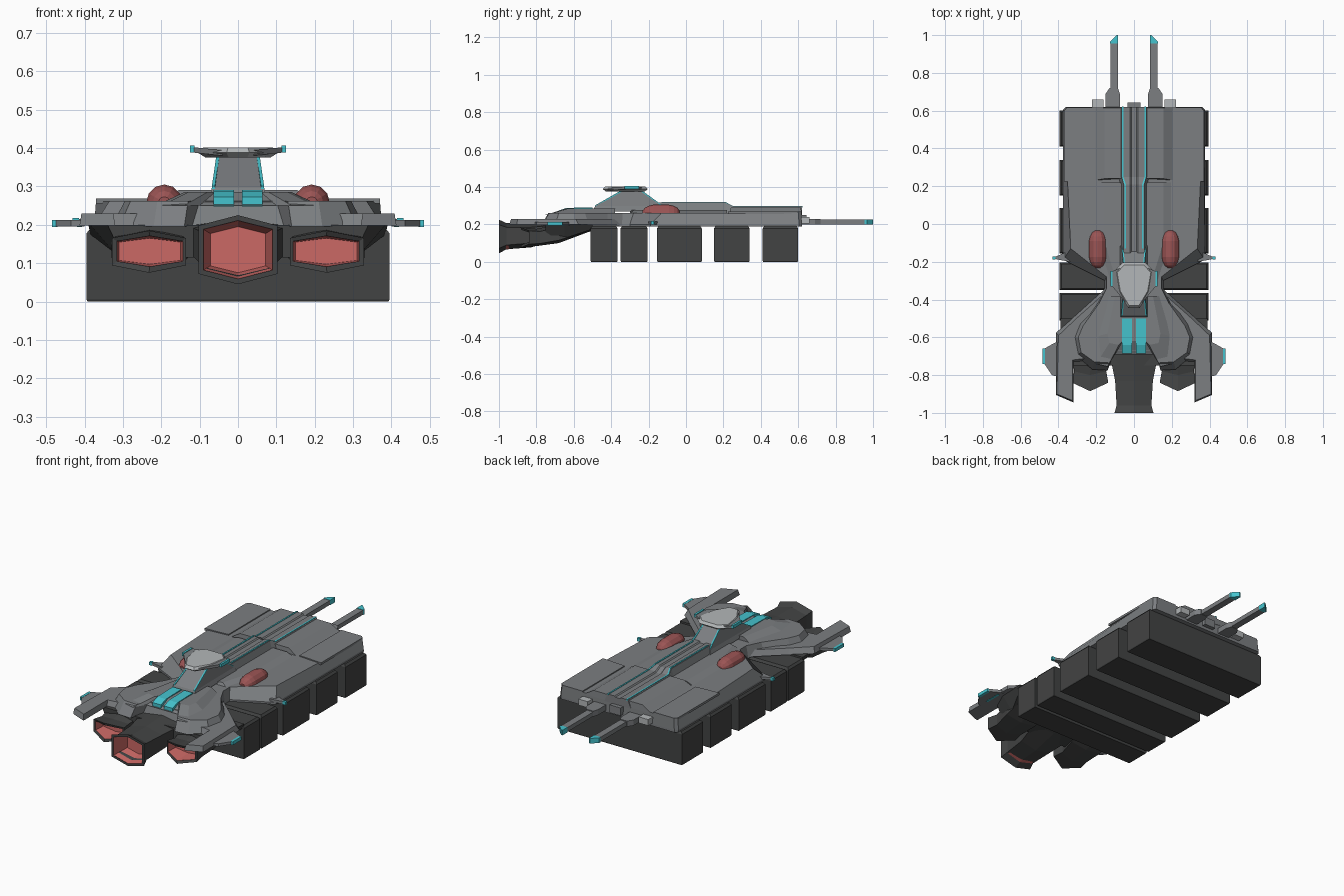
import bpy, bmesh
from math import sin, cos, pi

if "Cube" in bpy.data.objects:
    bpy.data.objects.remove(bpy.data.objects["Cube"])


def material(name, rgb):
    m = bpy.data.materials.new(name)
    m.diffuse_color = (*rgb, 1)
    m.use_nodes = True
    m.node_tree.nodes["Principled BSDF"].inputs["Base Color"].default_value = m.diffuse_color
    return m


HULL = material("hull_grey", (.2, .21, .22))
DARK = material("dark_grey", (.055, .057, .057))
LIGHT = material("light_grey", (.45, .47, .48))
CYAN = material("cyan", (.06, .55, .62))
RED = material("red_glow", (.6, .14, .13))
POD = material("pod_red", (.33, .09, .09))


def loft(name, rings, mat, mirror=False, caps=(True, True)):
    """Skin a list of equal-length rings; optionally mirror across x = 0."""
    bm = bmesh.new()
    vs = [[bm.verts.new(p) for p in r] for r in rings]
    n = len(rings[0])
    for a, b in zip(vs, vs[1:]):
        for i in range(n):
            j = (i + 1) % n
            bm.faces.new((a[i], a[j], b[j], b[i]))
    if caps[0]:
        bm.faces.new(vs[0][::-1])
    if caps[1]:
        bm.faces.new(vs[-1])
    bmesh.ops.recalc_face_normals(bm, faces=bm.faces)
    me = bpy.data.meshes.new(name)
    bm.to_mesh(me)
    bm.free()
    me.materials.append(mat)
    ob = bpy.data.objects.new(name, me)
    bpy.context.collection.objects.link(ob)
    if mirror:
        ob.modifiers.new("mirror", 'MIRROR').use_clip = False
    return ob


def sym(pts):
    return pts + [(-x, y) for x, y in reversed(pts)]


def flat(pts, z):
    return [(x, y, z) for x, y in pts]


def prism(name, pts, z0, z1, mat, mirror=False, top=None):
    return loft(name, [flat(pts, z0), flat(top or pts, z1)], mat, mirror)


def box(name, x0, x1, y0, y1, z0, z1, mat, mirror=False):
    return prism(name, [(x0, y0), (x1, y0), (x1, y1), (x0, y1)], z0, z1, mat, mirror)


def hexa(cx, cz, w, h, shoulder, y, yc=None):
    """Pointed-top hexagon in the xz plane; yc moves the middle points."""
    yc = y if yc is None else yc
    s = h * shoulder
    return [(cx, yc, cz + h), (cx + w, y, cz + s), (cx + w, y, cz - s),
            (cx, yc, cz - h), (cx - w, y, cz - s), (cx - w, y, cz + s)]


def strip(name, path, w=.004):
    rings = [[(x - w, y, z - w), (x + w, y, z - w), (x + w, y, z + w), (x - w, y, z + w)]
             for x, y, z in path]
    return loft(name, rings, CYAN, True)


# cargo containers slung under the deck
for i, (a, b) in enumerate([(-.51, -.365), (-.35, -.205), (-.155, .085), (.15, .34), (.41, .6)]):
    loft(f"cargo_container_{i}", [
        [(x, y, z) for x, y in ((-w, a + d), (w, a + d), (w, b - d), (-w, b - d))]
        for w, d, z in ((.392, .003, 0), (.395, 0, .005), (.395, 0, .178), (.385, .008, .19))], DARK)

# main deck with narrow waist, flared shoulders behind it
base = [(.15, -.5), (.155, -.36), (.155, -.3), (.375, -.19), (.375, .605), (.36, .62)]
top = [(.14, -.5), (.145, -.36), (.145, -.28), (.335, -.13), (.37, .6), (.355, .617)]
loft("main_deck", [flat(sym(base), .188), flat(sym(base), .2), flat(sym(top), .262)], HULL)
# raised deck panels, front and rear
prism("deck_panel_front", [(.05, -.3), (.14, -.3), (.215, -.1), (.215, .22), (.05, .22)], .255, .276, HULL,
      True, [(.05, -.3), (.1, -.28), (.155, -.1), (.155, .22), (.05, .22)])
prism("deck_panel_rear", [(.05, .24), (.215, .23), (.215, .618), (.05, .618)], .255, .29, HULL,
      True, [(.05, .24), (.155, .24), (.155, .615), (.05, .615)])
prism("deck_outer_panel", [(.225, .235), (.37, .225), (.37, .6), (.355, .617), (.225, .617)],
      .255, .268, HULL, True)

# spine ridge running along the deck
loft("spine", [[(-w - .02, y, .25), (-w, y, z), (-.02, y, z), (-.014, y, z - .006), (.014, y, z - .006),
                (.02, y, z), (w, y, z), (w + .02, y, .25)]
               for y, w, z in ((.62, .065, .296), (.25, .065, .296), (.21, .055, .316), (-.16, .055, .316))], HULL)
strip("spine_light", [(.06, .622, .295), (.06, .25, .295), (.047, .21, .316), (.047, -.13, .316)])

# command tower and bridge
loft("tower", [[(-f, a, z), (f, a, z), (b, c, z), (-b, c, z)] for f, b, a, c, z in
               ((.075, .075, -.5, -.11, .27), (.068, .065, -.485, -.13, .297), (.055, .05, -.34, -.24, .385))], HULL)
strip("tower_rear_light", [(.06, -.13, .3), (.049, -.24, .38)])
strip("tower_front_light", [(.064, -.487, .297), (.052, -.342, .38)])
plate = sym([(.03, -.445), (.085, -.36), (.105, -.25), (.06, -.205)])
loft("bridge", [flat([(x * .8, (y + .32) * .85 - .32) for x, y in plate], .375), flat(plate, .388),
                flat([(x * .85, (y + .32) * .9 - .32) for x, y in plate], .402)], LIGHT)
loft("bridge_wing", [[(x, a, z), (x, b, z), (x, b, z + .014), (x, a, z + .014)] for x, a, b, z in
                     ((.04, -.42, -.22, .38), (.115, -.33, -.25, .388))], HULL, True)
box("bridge_wing_light", .113, .125, -.33, -.25, .388, .406, CYAN, True)

# red pods on the deck
pods = [[(.192 + r * cos(k * pi / 6), y, .258 + r * sin(k * pi / 6)) for k in range(12)]
        for y, r in ((-.232, .015), (-.22, .03), (-.2, .041), (-.175, .047),
                     (-.09, .047), (-.065, .041), (-.045, .03), (-.035, .015))]
loft("deck_pod", pods, POD, True)

# front hull: rounded body, raised centre, and shoulder prongs
prism("front_hull", sym([(.12, -.69), (.14, -.775), (.22, -.77), (.31, -.7), (.33, -.6), (.3, -.52), (.2, -.42), (.155, -.34)]),
      .195, .262, HULL, top=sym([(.1, -.67), (.13, -.735), (.21, -.73), (.28, -.68), (.295, -.6), (.27, -.54), (.185, -.42), (.145, -.34)]))
prism("front_hull_crest", sym([(.1, -.69), (.14, -.755), (.2, -.74), (.215, -.6), (.15, -.38)]), .25, .285, HULL,
      top=sym([(.06, -.62), (.08, -.64), (.13, -.63), (.14, -.58), (.1, -.38)]))
prism("shoulder_prong", [(.16, -.35), (.31, -.485), (.413, -.575), (.413, -.905), (.32, -.945), (.32, -.73), (.16, -.72)],
      .198, .23, HULL, True,
      [(.17, -.38), (.305, -.5), (.4, -.59), (.408, -.9), (.325, -.935), (.325, -.72), (.17, -.7)])
prism("outer_fin", [(.4, -.81), (.435, -.8), (.475, -.74), (.475, -.66), (.44, -.64), (.4, -.62)], .196, .212, HULL, True)
box("outer_fin_light", .47, .485, -.74, -.66, .194, .213, CYAN, True)
strip("shoulder_light", [(.413, -.75, .2), (.413, -.65, .2)], .006)

# cyan panels on the front hull
loft("front_panel", [[(.01, y, z - .025), (.064, y, z - .025), (.064, y, z), (.01, y, z)] for y, z in
                     ((-.685, .272), (-.64, .288), (-.5, .291))], CYAN, True)

# small side fins behind the waist
prism("side_fin", [(.34, -.2), (.42, -.185), (.42, -.175), (.34, -.14)], .2, .215, HULL, True)
box("side_fin_light", .415, .432, -.188, -.172, .198, .217, CYAN, True)

# dark under-hull wedge and the three recessed nozzles
loft("under_hull", [[(-w, y, .2), (w, y, .2), (b, y, z), (-b, y, z)] for y, w, b, z in
                    ((-.5, .39, .385, .175), (-.65, .385, .32, .125), (-.75, .34, .3, .115))], DARK)
loft("centre_nozzle", [hexa(0, .185, .13, .02, .6, -.5), hexa(0, .165, .13, .05, .65, -.68),
                       hexa(0, .142, .1, .065, .65, -.83), hexa(0, .137, .092, .07, .68, -.96),
                       hexa(0, .135, .103, .09, .7, -1), hexa(0, .135, .09, .076, .7, -1)],
     DARK, caps=(True, False))
loft("centre_nozzle_glow", [hexa(0, .135, .09, .076, .7, -.999), hexa(0, .135, .072, .06, .7, -.9)],
     RED, caps=(False, True))
loft("side_nozzle", [hexa(.23, .18, .09, .02, .7, -.52), hexa(.23, .15, .1, .05, .7, -.68),
                     hexa(.232, .13, .085, .046, .7, -.78, -.8), hexa(.232, .13, .096, .055, .65, -.84, -.885),
                     hexa(.23, .131, .086, .04, .65, -.84, -.88)], DARK, True, (True, False))
loft("side_nozzle_glow", [hexa(.23, .131, .086, .04, .65, -.839, -.879), hexa(.23, .131, .08, .034, .7, -.78)],
     RED, True, (False, True))

# rear docking rails and small rear fittings
prism("rear_rail", [(.085, .69), (.125, .69), (.125, .965), (.09, .99), (.085, .99)], .2, .225, HULL, True)
prism("rear_rail_light", [(.084, .955), (.126, .955), (.126, .967), (.092, 1), (.084, 1)], .198, .227, CYAN, True)
prism("rear_rail_mount", [(.075, .61), (.15, .61), (.15, .69), (.13, .72), (.085, .72), (.075, .69)], .198, .23, HULL, True)
box("rear_light_box", .162, .222, .61, .66, .205, .24, LIGHT, True)
box("rear_hatch", -.035, .035, .61, .643, .205, .25, HULL)
